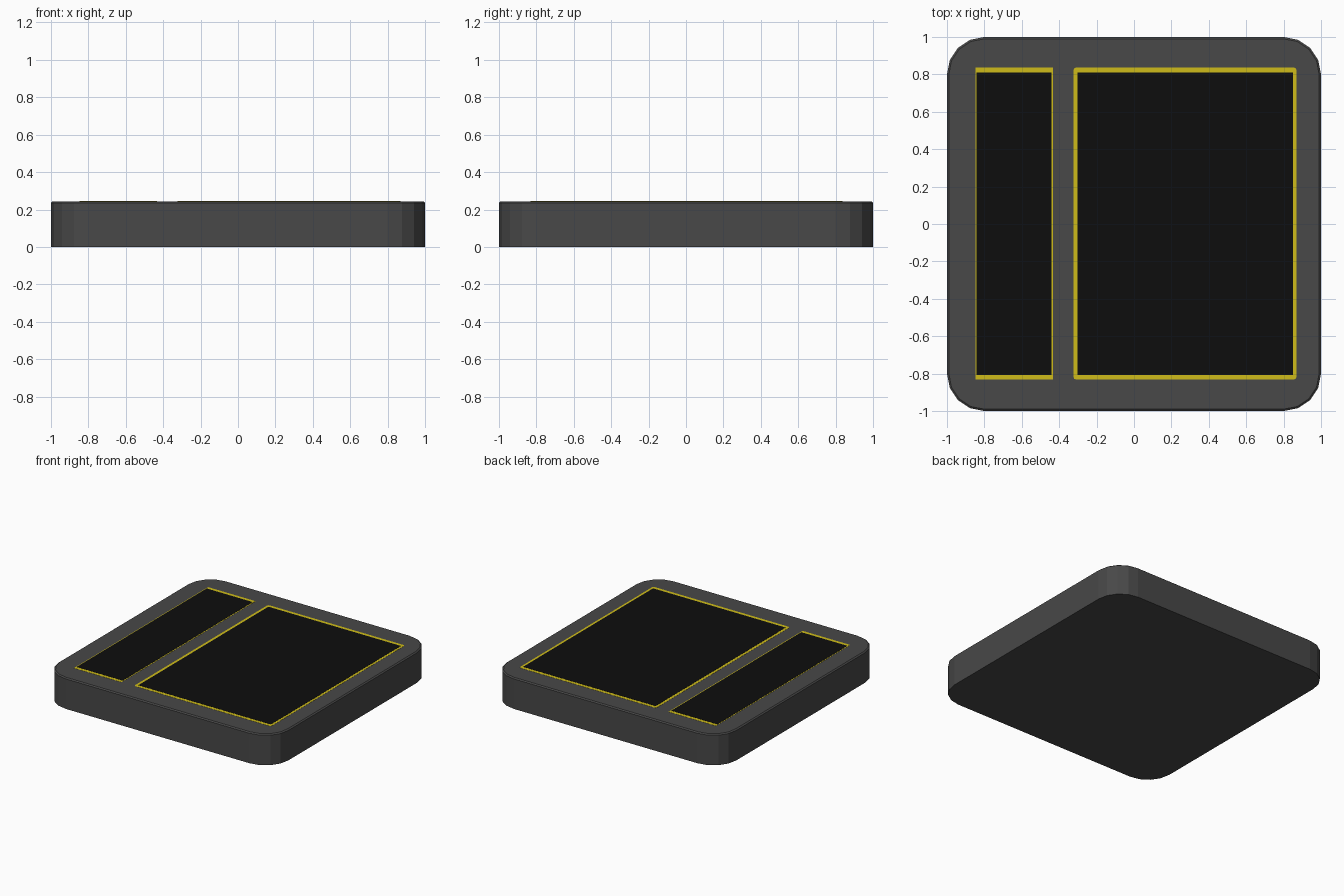
import bpy, bmesh
from math import cos, sin, pi

if "Cube" in bpy.data.objects:
    bpy.data.objects.remove(bpy.data.objects["Cube"])


def material(name, rgb):
    m = bpy.data.materials.new(name)
    m.diffuse_color = (*rgb, 1)
    m.use_nodes = True
    m.node_tree.nodes["Principled BSDF"].inputs["Base Color"].default_value = m.diffuse_color
    return m


GREY = material("dark_grey", (0.065, 0.065, 0.065))
YELLOW = material("yellow", (0.62, 0.5, 0.01))
BLACK = material("black", (0.004, 0.004, 0.004))


def outline(x0, x1, y0, y1, r, segs):
    """Counter-clockwise rectangle with optional rounded corners."""
    if r == 0:
        return [(x0, y0), (x1, y0), (x1, y1), (x0, y1)]
    centres = [(x1 - r, y1 - r), (x0 + r, y1 - r), (x0 + r, y0 + r), (x1 - r, y0 + r)]
    return [(cx + r * cos(a), cy + r * sin(a))
            for q, (cx, cy) in enumerate(centres)
            for a in [(q + i / segs) * pi / 2 for i in range(segs + 1)]]


def slab(name, rings, mat):
    """Loft closed outlines, given as (z, points), and cap both ends."""
    bm = bmesh.new()
    loops = [[bm.verts.new((x, y, z)) for x, y in pts] for z, pts in rings]
    n = len(loops[0])
    for lo, hi in zip(loops, loops[1:]):
        for i in range(n):
            j = (i + 1) % n
            bm.faces.new((lo[i], lo[j], hi[j], hi[i]))
    bm.faces.new(loops[0][::-1])
    bm.faces.new(loops[-1])
    me = bpy.data.meshes.new(name)
    bm.to_mesh(me)
    bm.free()
    me.materials.append(mat)
    ob = bpy.data.objects.new(name, me)
    bpy.context.collection.objects.link(ob)
    return ob


def plate(name, x0, x1, y0, y1, z, mat, r=0):
    pts = outline(x0, x1, y0, y1, r, 2)
    return slab(name, [(z - 0.02, pts), (z, pts)], mat)


# Rounded square base with a fine chamfer on its top edge
TOP = 0.244
full = outline(-1, 1, -1, 1, 0.2, 4)
inner = outline(-0.99, 0.99, -0.99, 0.99, 0.19, 4)
slab("base", [(0, full), (TOP - 0.008, full), (TOP, inner)], GREY)

# Yellow borders, almost flush with the base
plate("narrow_border", -0.847, -0.433, -0.832, 0.837, TOP + 0.001, YELLOW)
plate("wide_border", -0.324, 0.869, -0.832, 0.837, TOP + 0.001, YELLOW, 0.015)

# Black inlaid panels
plate("narrow_panel", -0.841, -0.440, -0.806, 0.811, TOP + 0.002, BLACK)
plate("wide_panel", -0.303, 0.851, -0.806, 0.811, TOP + 0.002, BLACK)
